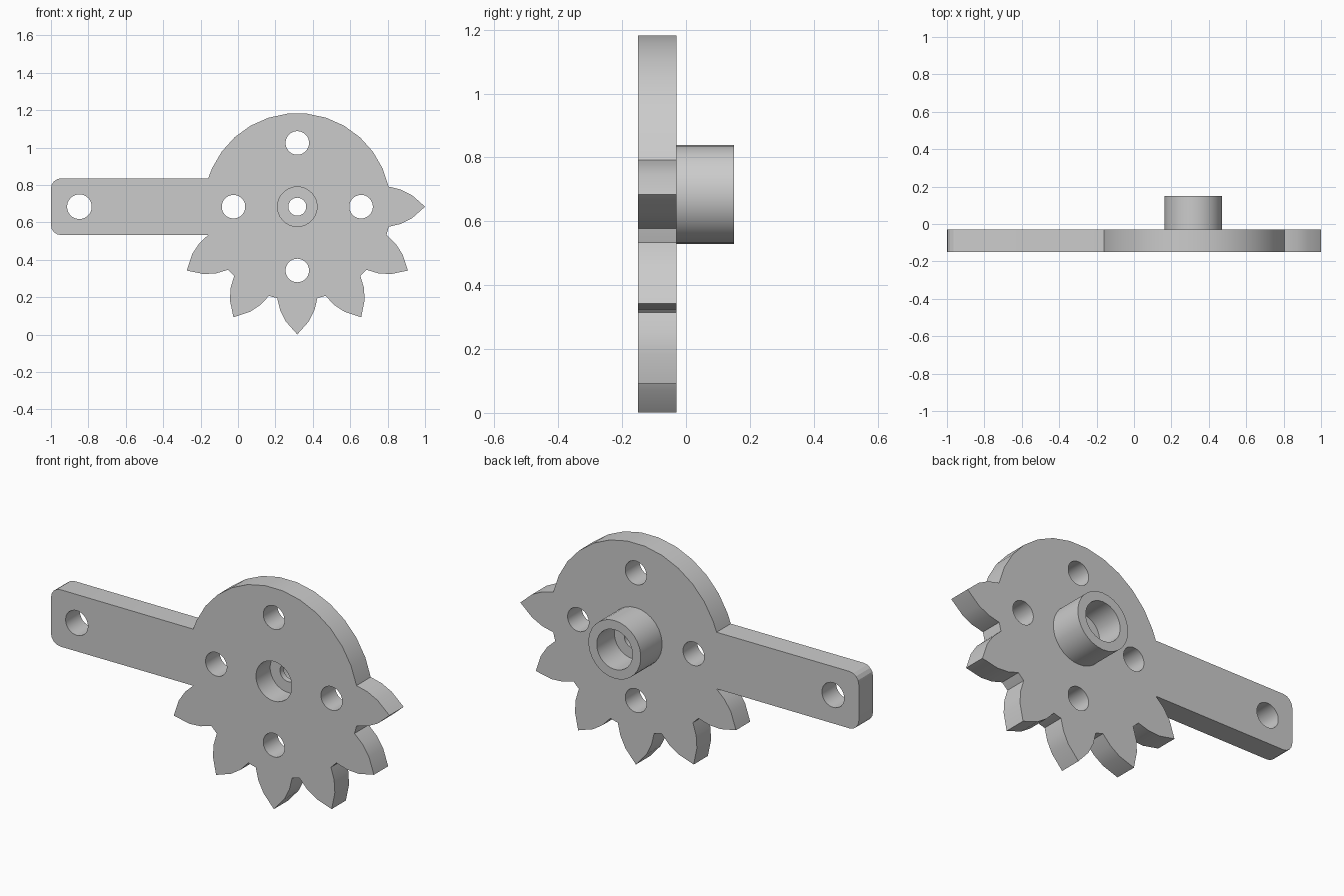
import bpy
import bmesh
from math import sin, cos, pi, radians
from mathutils import Matrix, Vector

cube = bpy.data.objects.get("Cube")
if cube:
    bpy.data.objects.remove(cube, do_unlink=True)

CX, CZ = 0.317, 0.684      # gear centre
R = 0.5                    # disc radius
FRONT, BACK, REAR = -0.15, -0.03, 0.15
BORE = 0.106
SIDES = 30

grey = bpy.data.materials.new("light_grey")
grey.use_nodes = True
colour = (0.6, 0.6, 0.6, 1)
grey.diffuse_color = colour
grey.node_tree.nodes["Principled BSDF"].inputs["Base Color"].default_value = colour


def polar(r, degrees):
    return Vector((r * cos(radians(degrees)), r * sin(radians(degrees))))


def circle(x, y, r):
    return [Vector((x, y)) + polar(r, (i + 0.5) * 360 / SIDES) for i in range(SIDES)]


def finish(name, bm):
    bmesh.ops.remove_doubles(bm, verts=bm.verts, dist=0.0001)
    bmesh.ops.recalc_face_normals(bm, faces=bm.faces)
    mesh = bpy.data.meshes.new(name)
    bm.to_mesh(mesh)
    bm.free()
    mesh.materials.clear()
    mesh.materials.append(grey)
    obj = bpy.data.objects.new(name, mesh)
    bpy.context.collection.objects.link(obj)
    bpy.ops.object.select_all(action='DESELECT')
    obj.select_set(True)
    bpy.context.view_layer.objects.active = obj
    bpy.ops.object.shade_smooth_by_angle(angle=radians(20))
    return obj


def plate(name, loops, y0, y1):
    """Extrude an outline with holes along y."""
    curve = bpy.data.curves.new(name + "_profile", 'CURVE')
    curve.dimensions = '2D'
    curve.fill_mode = 'BOTH'
    curve.extrude = (y1 - y0) / 2
    for loop in loops:
        spline = curve.splines.new('POLY')
        spline.points.add(len(loop) - 1)
        for point, p in zip(spline.points, loop):
            point.co = (p[0], p[1], 0, 1)
        spline.use_cyclic_u = True
    helper = bpy.data.objects.new(name + "_profile", curve)
    bpy.context.collection.objects.link(helper)
    bpy.context.view_layer.update()
    graph = bpy.context.evaluated_depsgraph_get()
    mesh = bpy.data.meshes.new_from_object(helper.evaluated_get(graph))
    bm = bmesh.new()
    bm.from_mesh(mesh)
    bpy.data.objects.remove(helper, do_unlink=True)
    bpy.data.meshes.remove(mesh)
    place = Matrix.Translation((CX, (y0 + y1) / 2, CZ)) @ Matrix.Rotation(pi / 2, 4, 'X')
    bm.transform(place)
    return finish(name, bm)


# Arm with rounded end corners, in coordinates around the gear centre
END, HALF, ROUND = -1 - CX, 0.152, 0.055
outline = [polar(R, 162.4)]
for side, start in ((1, 90), (-1, 180)):
    corner = Vector((END + ROUND, side * (HALF - ROUND)))
    outline += [corner + polar(ROUND, start + step * 22.5) for step in range(5)]

# Six pointed teeth around the lower rim
tooth = [polar(R, -12.4), (0.553, -0.092), (0.613, -0.062), (0.683, 0),
         (0.613, 0.062), (0.553, 0.092), polar(R, 12.4)]
for angle in range(-150, 1, 30):
    turn = Matrix.Rotation(radians(angle), 2)
    outline += [turn @ Vector(p) for p in tooth]
    if angle < 0:
        outline.append(polar(R, angle + 15))

# Plain upper rim
outline += [polar(R, a) for a in range(24, 160, 12)]

# Bolt holes, arm hole and centre bore
holes = [circle(*polar(0.341, a), 0.063) for a in range(0, 360, 90)]
holes.append(circle(-0.848 - CX, 0, 0.066))
holes.append(circle(0, 0, BORE))
plate("gear_plate", [outline] + holes, FRONT, BACK)

# Hub: stepped sleeve with an inner shoulder, turned around y
bm = bmesh.new()
section = [(BORE, BACK), (0.048, BACK), (0.048, 0), (BORE, 0),
           (BORE, REAR), (0.155, REAR), (0.155, BACK)]
rings = [[bm.verts.new((CX + p.x, y, CZ + p.y)) for p in circle(0, 0, r)]
         for r, y in section]
for k, ring in enumerate(rings):
    following = rings[(k + 1) % len(rings)]
    for i in range(SIDES):
        j = (i + 1) % SIDES
        bm.faces.new((ring[i], ring[j], following[j], following[i]))
finish("hub", bm)
